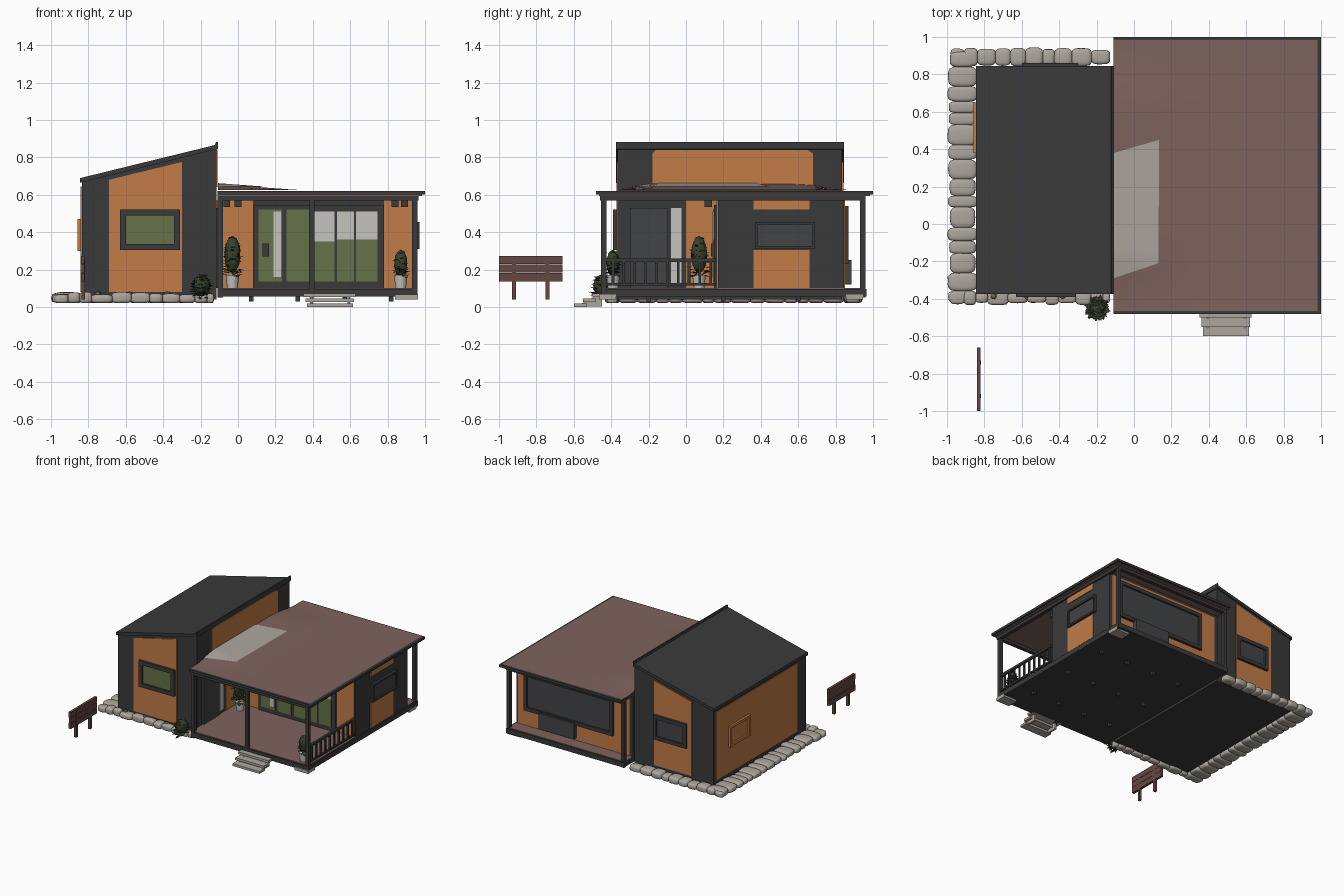
import bpy, bmesh, math, random
from mathutils import Vector

if "Cube" in bpy.data.objects:
    bpy.data.objects.remove(bpy.data.objects["Cube"])
random.seed(4)

def mat(name, r, g, b):
    m = bpy.data.materials.new(name)
    m.diffuse_color = (r, g, b, 1)
    m.use_nodes = True
    m.node_tree.nodes["Principled BSDF"].inputs["Base Color"].default_value = m.diffuse_color
    return m

DARK = mat("charcoal", .042, .042, .044)
ORANGE = mat("orange_timber", .54, .20, .065)
BROWN = mat("roof_brown", .21, .125, .11)
STONE = mat("pale_stone", .42, .38, .34)
GLASS = mat("green_glass", .13, .17, .065)
WHITE = mat("white", .56, .55, .53)
LEAF = mat("leaf_green", .038, .055, .028)
WOOD = mat("sign_wood", .13, .065, .055)
SLATE = mat("slate_glass", .055, .057, .06)

def finish(name, bm, m, smooth=False):
    bmesh.ops.recalc_face_normals(bm, faces=bm.faces)
    me = bpy.data.meshes.new(name)
    bm.to_mesh(me)
    bm.free()
    me.materials.append(m)
    for p in me.polygons:
        p.use_smooth = smooth
    ob = bpy.data.objects.new(name, me)
    bpy.context.collection.objects.link(ob)
    return ob

def box(name, x0, x1, y0, y1, z0, z1, m):
    bm = bmesh.new()
    bmesh.ops.create_cube(bm, size=1)
    for v in bm.verts:
        v.co = ((x0 + x1) / 2 + v.co.x * (x1 - x0), (y0 + y1) / 2 + v.co.y * (y1 - y0),
                (z0 + z1) / 2 + v.co.z * (z1 - z0))
    return finish(name, bm, m)

def prism(name, pts, axis, d0, d1, m):
    """Extrude a 2D outline (other two axes) along axis from d0 to d1."""
    bm = bmesh.new()
    def co(p, d):
        c = list(p)
        c.insert(axis, d)
        return c
    a = [bm.verts.new(co(p, d0)) for p in pts]
    b = [bm.verts.new(co(p, d1)) for p in pts]
    bm.faces.new(a)
    bm.faces.new(b)
    for i in range(len(pts)):
        j = (i + 1) % len(pts)
        bm.faces.new((a[i], a[j], b[j], b[i]))
    return finish(name, bm, m)

def window(name, axis, face, out, u0, u1, z0, z1, w, glass, frame=DARK):
    """Frame of four bars standing out of a wall, with a thin pane."""
    for i, (a, b, c, d) in enumerate(((u0, u1, z0, z0 + w), (u0, u1, z1 - w, z1),
                                      (u0, u0 + w, z0 + w, z1 - w), (u1 - w, u1, z0 + w, z1 - w))):
        prism(f"{name}_frame_{i}", [(a, c), (b, c), (b, d), (a, d)], axis, face, face + out * .02, frame)
    prism(name + "_pane", [(u0 + w, z0 + w), (u1 - w, z0 + w), (u1 - w, z1 - w), (u0 + w, z1 - w)],
          axis, face, face + out * .007, glass)

# --- Tall left block with sloping roof
def slope(x):
    return .665 + (x + .84) * .245
prism("left_block", [(-.835, .04), (-.115, .04), (-.115, slope(-.115)), (-.835, slope(-.835))], 1, -.365, .835, DARK)
prism("left_roof", [(-.845, slope(-.845)), (-.108, slope(-.108)), (-.108, .883), (-.118, .883),
                    (-.122, slope(-.122) + .025), (-.845, slope(-.845) + .025)], 1, -.375, .845, DARK)
prism("left_front_cladding", [(-.69, .08), (-.3, .08), (-.3, .775), (-.69, .68)], 1, -.371, -.365, ORANGE)
prism("left_back_cladding", [(-.64, .08), (-.3, .08), (-.3, .775), (-.64, .69)], 1, .835, .841, ORANGE)
prism("left_side_cladding", [(-.25, .08), (.81, .08), (.81, .645), (-.25, .645)], 0, -.841, -.835, ORANGE)
prism("left_upper_cladding", [(-.18, .64), (.68, .64), (.68, .82), (.65, .84), (-.16, .84), (-.18, .82)],
      0, -.115, -.109, ORANGE)
window("left_front_window", 1, -.37, -1, -.63, -.31, .305, .52, .032, GLASS)
window("left_back_window", 1, .84, 1, -.6, -.3, .3, .5, .03, SLATE)
window("left_side_window", 0, -.838, -1, .38, .65, .3, .47, .02, ORANGE, ORANGE)

# --- Porch deck and flat-roofed room
box("deck_base", -.11, .96, -.455, .965, .055, .095, DARK)
box("deck_floor", -.11, .95, -.445, .955, .095, .1, BROWN)
box("room_walls", -.11, .95, .17, .845, .08, .595, DARK)
box("roof_fascia", -.109, 1, -.48, 1, .6, .62, DARK)
box("ceiling", -.109, .985, -.465, .985, .594, .6, BROWN)
for i, y in enumerate((-.46, .93)):
    box(f"roof_beam_{i}", -.11, .965, y, y + .03, .57, .597, DARK)
box("roof_beam_side", .935, .965, -.46, .96, .57, .597, DARK)

# Gently raised roof covering and its pale panel
def roof_z(x, y):
    side = max(0, min(1, (y + .37) / .2, (.84 - y) / .2))
    return .624 + .033 * max(0, 1 - (x + .11) / .45) * side

def sheet(name, corners, lift, m, n=14):
    bm = bmesh.new()
    c = [Vector(p) for p in corners]
    g = []
    for i in range(n + 1):
        for j in range(n + 1):
            p = c[0].lerp(c[1], i / n).lerp(c[3].lerp(c[2], i / n), j / n)
            g.append(bm.verts.new((p.x, p.y, roof_z(p.x, p.y) + lift)))
    for i in range(n):
        for j in range(n):
            k = i * (n + 1) + j
            bm.faces.new((g[k], g[k + n + 1], g[k + n + 2], g[k + 1]))
    return finish(name, bm, m, True)
sheet("roof_covering", [(-.108, -.465), (.98, -.465), (.98, .985), (-.108, .985)], 0, BROWN)
sheet("roof_pale_panel", [(-.108, -.29), (.13, -.21), (.135, .45), (-.108, .38)], .005, STONE)

# --- Porch wall with sliding doors
box("porch_wall_left", -.11, .08, .164, .17, .1, .57, ORANGE)
box("porch_wall_right", .78, .94, .164, .17, .1, .57, ORANGE)
box("door_frame", .08, .78, .15, .17, .1, .545, DARK)
for i, (a, b, split) in enumerate(((.11, .235, .52), (.26, .38, .52), (.41, .515, .35),
                                   (.53, .62, .36), (.63, .745, .36))):
    box(f"door_glass_{i}", a, b, .144, .15, .135, split, GLASS)
    if split < .5:
        box(f"door_blind_{i}", a, b, .144, .15, split, .51, WHITE)
box("door_curtain", .19, .23, .141, .147, .16, .51, WHITE)
box("door_handle", .13, .165, .135, .15, .27, .34, DARK)

# Left block wall seen from the porch
box("side_door_curtain", -.115, -.108, -.08, -.025, .12, .53, WHITE)
box("side_cladding", -.115, -.108, .0, .17, .1, .57, ORANGE)
box("side_door", -.115, -.1, -.3, -.1, .1, .53, SLATE)

# Right wall: cladding panels and window
box("right_cladding_low", .95, .956, .36, .66, .1, .305, ORANGE)
box("right_cladding_high", .95, .956, .36, .66, .52, .58, ORANGE)
window("right_window", 0, .95, 1, .37, .69, .31, .455, .015, SLATE)

# Back wall: cladding, broad window and cabinet
box("back_cladding", -.08, .93, .845, .85, .1, .57, ORANGE)
window("back_window", 1, .85, 1, .06, .87, .23, .54, .03, SLATE)
box("back_cabinet", .4, .72, .85, .885, .12, .25, SLATE)

# --- Posts, footings, piles and railing
for i, (x, y) in enumerate(((-.095, -.44), (.395, -.44), (.945, -.44), (.945, .945), (-.095, .945))):
    box(f"post_{i}", x - .014, x + .014, y - .014, y + .014, .05, .6, DARK)
for i, y in enumerate((-.42, .9)):
    box(f"footing_{i}", .84, .962, y - .045, y + .045, .04, .066, STONE)
for i in range(4):
    for j in range(3):
        x, y = .07 + i * .25, -.2 + j * .4
        box(f"pile_{i}_{j}", x - .012, x + .012, y - .012, y + .012, .03, .06, DARK)
box("rail_top", .935, .955, -.44, .16, .24, .258, DARK)
box("rail_bottom", .938, .952, -.44, .16, .115, .128, DARK)
for i in range(10):
    y = -.39 + i * .058
    box(f"baluster_{i}", .939, .951, y - .007, y + .007, .12, .245, DARK)

# Ceiling lamps
for i, x in enumerate((-.06, .0, .84, .89)):
    box(f"lamp_{i}", x - .018, x + .018, .1, .14, .535, .57, DARK)

# --- Steps
for i in range(3):
    box(f"step_{i}", .37 - .01 * i, .615 + .006 * i, -.6 + .05 * i, -.53 + .05 * i,
        .027 * i, .027 * i + .019, STONE)
for i, x in enumerate((.385, .585)):
    prism(f"step_stringer_{i}", [(-.59, .002), (-.45, .002), (-.45, .055), (-.49, .055)], 0, x, x + .015, STONE)

# --- Stone border round the left block
def stones(name, x0, x1, y0, y1, along_x):
    bm = bmesh.new()
    lo, hi = (x0, x1) if along_x else (y0, y1)
    t = lo
    while t < hi - .02:
        w = min(random.uniform(.06, .11), hi - t)
        ret = bmesh.ops.create_icosphere(bm, subdivisions=3, radius=1)
        top, grow = random.uniform(.065, .08), random.uniform(0, .014)
        for v in ret["verts"]:
            c = [math.copysign(abs(k) ** .55, k) for k in v.co]
            n = 1 + random.uniform(-.02, .02)
            u = t + w / 2 + c[0] * n * w * .53
            if along_x:
                s = (y0 + y1) / 2 + c[1] * n * ((y1 - y0) / 2 - grow)
                v.co = (u, s, .02 + (c[2] + 1) / 2 * (top - .02))
            else:
                s = (x0 + x1) / 2 + c[1] * n * ((x1 - x0) / 2 - grow)
                v.co = (s, u, .02 + (c[2] + 1) / 2 * (top - .02))
        t += w
    finish(name, bm, STONE, True)
stones("front_stones", -.98, -.13, -.435, -.355, True)
stones("left_stones", -.998, -.835, -.42, .92, False)
stones("back_stones", -.98, -.13, .84, .945, True)

# --- Plants: leaves scattered over a tapering crown
def plant(name, x, y, z0, z1, r, n, m=LEAF):
    bm = bmesh.new()
    bmesh.ops.create_icosphere(bm, subdivisions=2, radius=1)
    for v in bm.verts:
        v.co = (x + v.co.x * r * .55, y + v.co.y * r * .55, (z0 + z1) / 2 + v.co.z * (z1 - z0) * .42)
    for i in range(n):
        h, a = random.random(), random.uniform(0, math.tau)
        out = Vector((math.cos(a), math.sin(a), random.uniform(-.1, .8))).normalized()
        side = out.cross(Vector((0, 0, 1))).normalized()
        base = Vector((x, y, z0 + h * (z1 - z0) * .85)) + out * r * .3 * math.sin(math.pi * (.2 + h * .75))
        ln, wd = r * random.uniform(.45, .75) * (1.05 - .45 * h), r * .17
        mid = base + out * ln * .5
        dip = Vector((0, 0, -wd * .5))
        p = [bm.verts.new(q) for q in (base, mid + side * wd, base + out * ln + dip, mid - side * wd)]
        bm.faces.new(p)
    finish(name, bm, m)

def pot(name, x, y):
    bm = bmesh.new()
    bmesh.ops.create_cone(bm, cap_ends=True, segments=16, radius1=.028, radius2=.036, depth=.07)
    for v in bm.verts:
        v.co += Vector((x, y, .135))
    finish(name, bm, WHITE)
pot("porch_pot_left", -.03, .07)
plant("porch_plant_left", -.03, .07, .16, .4, .08, 110)
pot("porch_pot_right", .87, -.39)
plant("porch_plant_right", .87, -.39, .15, .32, .065, 80)
plant("corner_bush", -.195, -.45, .045, .185, .085, 120)
for i, x in enumerate((-.75, -.58, -.38)):
    plant(f"border_tuft_{i}", x, -.385, .05, .085, .03, 15, GLASS)

# --- Plank sign on two legs
for i in range(3):
    z = .137 + i * .046
    box(f"sign_plank_{i}", -.84 + .002 * (i % 2), -.82, -1, -.66, z, z + .044, WOOD)
for i, y in enumerate((-.92, -.74)):
    box(f"sign_leg_{i}", -.838, -.818, y - .01, y + .01, .04, .26, WOOD)
